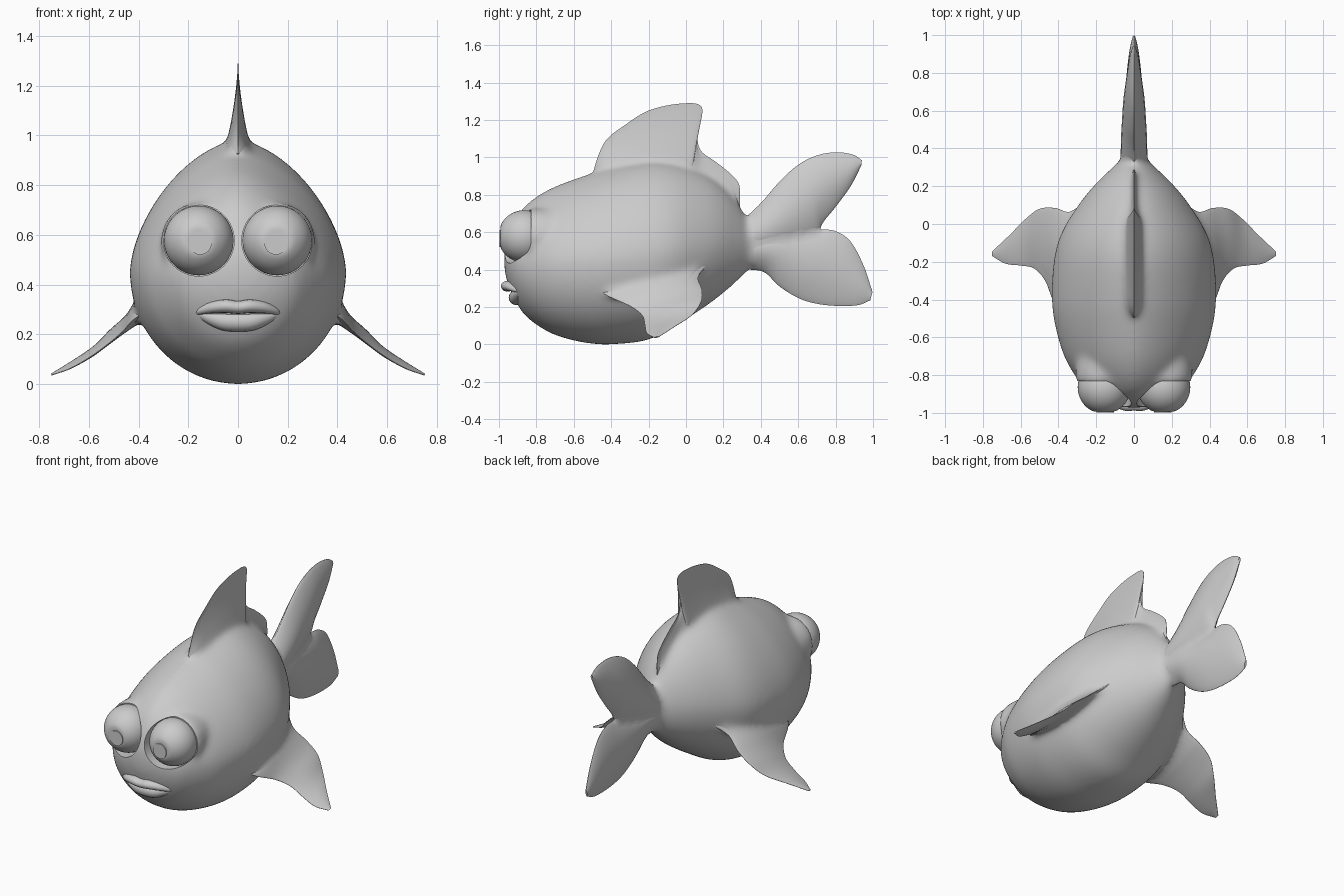
import bpy, bmesh, math
from mathutils import Vector

if "Cube" in bpy.data.objects:
    bpy.data.objects.remove(bpy.data.objects["Cube"])


def spline(pts, n):
    """Catmull-Rom resampling of a list of tuples into n + 1 vectors."""
    p = [Vector(q) for q in pts]
    out = []
    for k in range(n + 1):
        s = k / n * (len(p) - 1)
        i = min(int(s), len(p) - 2)
        t = s - i
        b, c = p[i], p[i + 1]
        a = p[i - 1] if i > 0 else b * 2 - c
        d = p[i + 2] if i + 2 < len(p) else c * 2 - b
        out.append(0.5 * (2 * b + (c - a) * t + (2 * a - 5 * b + 4 * c - d) * t * t
                          + (3 * b - a - 3 * c + d) * t ** 3))
    return out


def loft(name, rings):
    """Closed skin through equal-length rings, capped at both ends."""
    bm = bmesh.new()
    rows = [[bm.verts.new(v) for v in r] for r in rings]
    m = len(rows[0])
    for r0, r1 in zip(rows, rows[1:]):
        for j in range(m):
            bm.faces.new((r0[j], r0[(j + 1) % m], r1[(j + 1) % m], r1[j]))
    bm.faces.new(rows[0])
    bm.faces.new(rows[-1])
    bmesh.ops.recalc_face_normals(bm, faces=bm.faces)
    me = bpy.data.meshes.new(name)
    bm.to_mesh(me)
    bm.free()
    ob = bpy.data.objects.new(name, me)
    bpy.context.collection.objects.link(ob)
    smooth(ob)
    return ob


def select(ob):
    bpy.ops.object.select_all(action='DESELECT')
    ob.select_set(True)
    bpy.context.view_layer.objects.active = ob


def smooth(ob, angle=50):
    select(ob)
    bpy.ops.object.shade_smooth_by_angle(angle=math.radians(angle))


def apply(ob, kind, **settings):
    mod = ob.modifiers.new("step", kind)
    for key, value in settings.items():
        setattr(mod, key, value)
    select(ob)
    bpy.ops.object.modifier_apply(modifier=mod.name)


def fin(name, edge_a, edge_b, thick, normal=(1, 0, 0), wedge=False, n=40, m=12):
    """Thin blade between two edges; lens section, or wedge widening to edge_b."""
    A, B = spline(edge_a, n), spline(edge_b, n)
    T = spline([(t, 0, 0) for t in thick], n)
    nor = Vector(normal).normalized()
    rings = []
    for a, b, th in zip(A, B, T):
        def pt(i, side):
            t = (1 - math.cos(math.pi * i / m)) / 2
            h = t ** 1.5 if wedge else math.sin(math.pi * t) ** 0.8
            return a.lerp(b, t) + nor * side * (max(th.x, 0) * h + 0.001)
        rings.append([pt(i, 1) for i in range(m + 1)] + [pt(i, -1) for i in range(m, -1, -1)])
    return loft(name, rings)


def ball(name, center, radius, front, stretch=1.0):
    """Sphere flattened at y = front and stretched towards the back."""
    bpy.ops.mesh.primitive_uv_sphere_add(segments=48, ring_count=32, radius=radius)
    ob = bpy.context.object
    ob.name = name
    for v in ob.data.vertices:
        x, y, z = v.co
        z *= stretch if z < 0 else 1
        v.co = (center[0] + x, max(center[1] - z, front), center[2] + y)
    smooth(ob, 30)
    return ob


def yz(pts):
    return [(0, y, z) for y, z in pts]


# Body: sections of (y, top, bottom), widths and height of widest point
profile = [(-0.972, .48, .42), (-0.965, .53, .37), (-0.945, .60, .30), (-0.91, .675, .23),
           (-0.87, .73, .165), (-0.8, .79, .105), (-0.7, .845, .05), (-0.55, .90, .01),
           (-0.4, .945, 0), (-0.2, .98, .025), (-0.05, .965, .105), (0.1, .91, .20),
           (0.2, .84, .275), (0.28, .75, .345), (0.34, .66, .40), (0.42, .60, .44)]
widths = [(.03, .45), (.09, .45), (.16, .44), (.225, .43), (.265, .43), (.315, .43), (.37, .43),
          (.415, .44), (.435, .45), (.425, .47), (.385, .49), (.295, .51),
          (.215, .53), (.135, .53), (.075, .53), (.045, .52)]
rings = []
for p, w in zip(spline(profile, 75), spline([(a, b, 0) for a, b in widths], 75)):
    ring = []
    for j in range(64):
        c, s = math.cos(math.tau * j / 64), math.sin(math.tau * j / 64)
        e = 2 / 1.65 if s > 0 else 1.0
        h = p.y - w.y if s > 0 else w.y - p.z
        ring.append((w.x * math.copysign(abs(c) ** e, c), p.x,
                     w.y + h * math.copysign(abs(s) ** e, s)))
    rings.append(ring)
body = loft("body", rings)

# Side fins: leading and trailing edges
fins, sockets = [], []
lead = [(.34, -.50, .31), (.42, -.42, .26), (.47, -.30, .205), (.53, -.235, .155),
        (.60, -.22, .105), (.68, -.21, .06), (.75, -.17, .036)]
trail = [(.26, .12, .43), (.34, .065, .36), (.42, .085, .29), (.50, .08, .225),
         (.57, .03, .155), (.66, -.06, .095), (.75, -.145, .04)]
eye_x, eye_z = 0.158, 0.577
for side, tag in ((-1, "left"), (1, "right")):
    fins.append(fin("side_fin_" + tag, [(side * x, y, z) for x, y, z in lead],
                    [(side * x, y, z) for x, y, z in trail],
                    (.11, .05, .024, .017, .013, .009, .003), (side * 0.5, 0, 0.85)))
    # Raised cheek behind the eye, melted into the body below
    sockets.append(ball("socket", (side * eye_x, -0.80, eye_z), 0.152, -0.85, 1.9))

# Dorsal fin
fins.append(fin("dorsal_fin",
    yz([(-.50, .91), (-.465, 1.02), (-.42, 1.10), (-.33, 1.17), (-.2, 1.25), (-.03, 1.287),
        (.085, 1.268), (.062, 1.12), (.08, 1.035), (.16, .975), (.24, .91), (.285, .85), (.29, .74)]),
    yz([(-.53, .85), (-.47, .86), (-.40, .86), (-.30, .86), (-.18, .86), (-.08, .86),
        (0, .86), (.03, .86), (.07, .84), (.13, .80), (.19, .76), (.24, .71), (.27, .68)]),
    (.005, .06, .08, .08, .075, .065, .055, .05, .045, .04, .035, .03, .015), wedge=True, n=72))

# Tail fin lobes
fins.append(fin("tail_upper_lobe",
    yz([(.31, .67), (.40, .755), (.50, .87), (.60, .96), (.70, 1.01), (.80, 1.027),
        (.89, 1.015), (.94, .985)]),
    yz([(.34, .45), (.50, .49), (.62, .54), (.70, .59), (.735, .655), (.80, .735),
        (.88, .845), (.937, .955)]),
    (.07, .068, .062, .056, .048, .036, .022, .006)))
fins.append(fin("tail_lower_lobe",
    yz([(.34, .62), (.50, .62), (.62, .62), (.72, .615), (.80, .605), (.88, .55),
        (.95, .42), (.997, .28)]),
    yz([(.34, .40), (.42, .385), (.50, .31), (.60, .248), (.70, .217), (.82, .205),
        (.92, .21), (.985, .235)]),
    (.068, .064, .056, .05, .042, .032, .02, .006)))

# Melt copies of the fin roots and the cheeks into the body for soft joins
bpy.ops.object.select_all(action='DESELECT')
for f in fins:
    copy = f.copy()
    copy.data = f.data.copy()
    bpy.context.collection.objects.link(copy)
    copy.select_set(True)
for ob in sockets + [body]:
    ob.select_set(True)
bpy.context.view_layer.objects.active = body
bpy.ops.object.join()
apply(body, 'REMESH', mode='VOXEL', voxel_size=0.014)
apply(body, 'SMOOTH', factor=0.5, iterations=24)

for side, tag in ((-1, "left"), (1, "right")):
    ex = side * eye_x
    # Recess cut into the head for the eye
    bpy.ops.mesh.primitive_cylinder_add(vertices=48, radius=0.143, depth=0.3,
                                        location=(ex, -0.98, eye_z), rotation=(math.pi / 2, 0, 0))
    cutter = bpy.context.object
    apply(body, 'BOOLEAN', operation='DIFFERENCE', solver='EXACT', object=cutter)
    bpy.data.objects.remove(cutter)

    # Eyeball with flat pupil
    ball("eye_" + tag, (ex, -0.865, eye_z), 0.14, -0.992)
    bpy.ops.mesh.primitive_cylinder_add(vertices=32, radius=0.046, depth=0.03,
                                        location=(ex - side * 0.006, -0.983, 0.566),
                                        rotation=(math.pi / 2, 0, 0))
    bpy.context.object.name = "pupil_" + tag
    smooth(bpy.context.object)
smooth(body, 40)


def lip(name, half, depth):
    """Tapered tube along half-path points (x, y, z, radius), mirrored in x."""
    path = [(-x, y, z, r) for x, y, z, r in reversed(half[1:])] + half
    rings = []
    for p in spline(path, 32):
        rings.append([(p[0], p[1] + p[3] * depth * math.cos(math.tau * j / 16),
                       p[2] + p[3] * math.sin(math.tau * j / 16)) for j in range(16)])
    return loft(name, rings)


# Mouth
lip("upper_lip", [(0, -.953, .308, .026), (.05, -.952, .313, .027), (.11, -.932, .307, .023),
                  (.155, -.905, .294, .015), (.172, -.89, .287, .005)], 1.35)
lip("lower_lip", [(0, -.908, .25, .04), (.06, -.906, .253, .038), (.11, -.898, .265, .03),
                  (.15, -.89, .278, .018), (.168, -.883, .285, .005)], 1.0)
